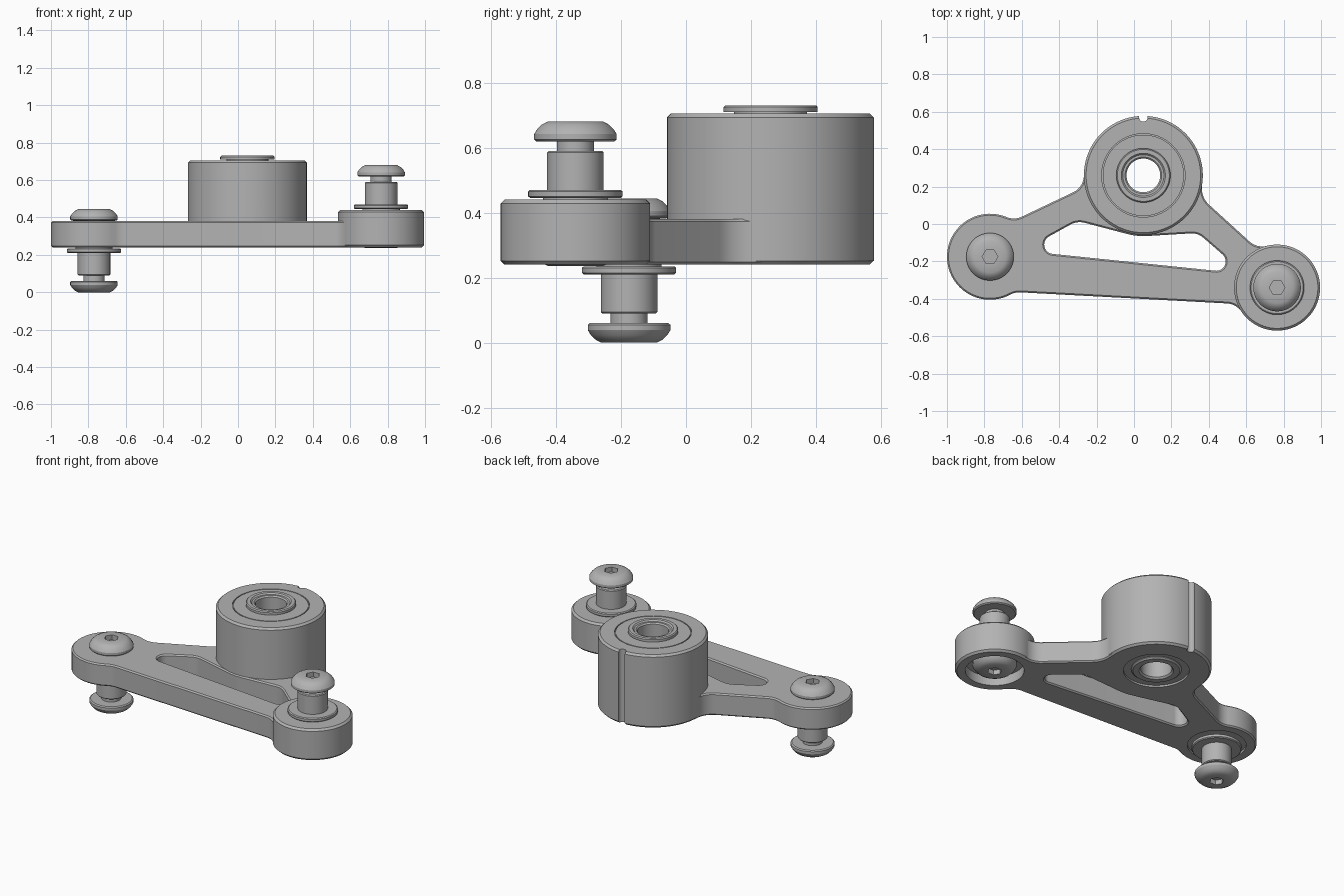
import bpy
import bmesh
from math import atan2, cos, sin, sqrt, pi, radians
from mathutils import Vector

cube = bpy.data.objects.get("Cube")
if cube:
    bpy.data.objects.remove(cube)

grey = bpy.data.materials.new("machined grey")
grey.use_nodes = True
grey.diffuse_color = (0.45, 0.45, 0.45, 1)
grey.node_tree.nodes["Principled BSDF"].inputs["Base Color"].default_value = (0.45, 0.45, 0.45, 1)

HUB, HUB_R = Vector((0.05, 0.26)), 0.318
LEFT, RIGHT, END_R = Vector((-0.77, -0.175)), Vector((0.765, -0.34)), 0.23
BASE, ARM_TOP, END_TOP, HUB_TOP = 0.24, 0.38, 0.44, 0.705


def finish(name, bm):
    bmesh.ops.recalc_face_normals(bm, faces=bm.faces)
    mesh = bpy.data.meshes.new(name)
    bm.to_mesh(mesh)
    bm.free()
    mesh.materials.append(grey)
    obj = bpy.data.objects.new(name, mesh)
    bpy.context.collection.objects.link(obj)
    return obj


def lathe(name, centre, profile, segments=64):
    """Spin (radius, z) points; a closed loop of points makes a ring."""
    bm = bmesh.new()
    n = len(profile)
    verts = [bm.verts.new((r, 0, z)) for r, z in profile]
    edges = [bm.edges.new((verts[i], verts[(i + 1) % n])) for i in range(n)
             if profile[i][0] > 0 or profile[(i + 1) % n][0] > 0]
    bmesh.ops.spin(bm, geom=verts + edges, cent=(0, 0, 0), axis=(0, 0, 1),
                   angle=2 * pi, steps=segments, use_merge=True)
    bmesh.ops.remove_doubles(bm, verts=bm.verts, dist=0.0001)
    bmesh.ops.translate(bm, verts=bm.verts, vec=(centre.x, centre.y, 0))
    return finish(name, bm)


def cylinder(name, centre, r, z0, z1, segments=64):
    return lathe(name, centre, [(0, z0), (r, z0), (r, z1), (0, z1)], segments)


def combine(target, other, operation="DIFFERENCE"):
    mod = target.modifiers.new("cut", "BOOLEAN")
    mod.operation, mod.object, mod.solver = operation, other, "EXACT"
    bpy.context.view_layer.objects.active = target
    bpy.ops.object.modifier_apply(modifier=mod.name)
    bpy.data.objects.remove(other)


def belt(circles):
    """Counter-clockwise outline around circles; negative radii curve inward."""
    normals = []
    for i, (c, r) in enumerate(circles):
        c2, r2 = circles[(i + 1) % len(circles)]
        d = c2 - c
        s = max(-1, min(1, (r - r2) / d.length))
        d.normalize()
        normals.append(d * s + Vector((d.y, -d.x)) * sqrt(1 - s * s))
    points = []
    for i, (c, r) in enumerate(circles):
        a0 = atan2(normals[i - 1].y, normals[i - 1].x)
        a1 = atan2(normals[i].y, normals[i].x)
        sweep = (a1 - a0) % (2 * pi) if r > 0 else -((a0 - a1) % (2 * pi))
        steps = max(2, int(abs(sweep) / radians(6)))
        for k in range(steps + 1):
            a = a0 + sweep * k / steps
            points.append(c + r * Vector((cos(a), sin(a))))
    return points


def prism(name, points, z0, z1):
    bm = bmesh.new()
    face = bm.faces.new([bm.verts.new((p.x, p.y, z0)) for p in points])
    top = bmesh.ops.extrude_face_region(bm, geom=[face])
    bmesh.ops.translate(bm, vec=(0, 0, z1 - z0),
                        verts=[g for g in top["geom"] if isinstance(g, bmesh.types.BMVert)])
    bmesh.ops.remove_doubles(bm, verts=bm.verts, dist=0.0005)
    return finish(name, bm)


def fillet(centre, boss_r, angle, r):
    a = radians(angle)
    return centre + (boss_r + r) * Vector((cos(a), sin(a))), -r


# Arm plate with filleted joints and a curved window
body = prism("pivot_arm", belt([
    (LEFT, END_R), fillet(LEFT, END_R, -61.6, 0.1),
    fillet(RIGHT, END_R, 214, 0.1), (RIGHT, END_R - 0.004), fillet(RIGHT, END_R, 104, 0.1),
    fillet(HUB, HUB_R, -9, 0.12), (HUB, HUB_R - 0.004), fillet(HUB, HUB_R, 180, 0.1),
    fillet(LEFT, END_R, 67.3, 0.1)]), BASE, ARM_TOP)
window = prism("window_cutter", belt([
    (Vector((-0.43, -0.11)), 0.05), (Vector((0.44, -0.2)), 0.05),
    (Vector((0.31, -0.14)), 0.09), (HUB, -0.325), (Vector((-0.29, -0.09)), 0.1)]), 0.1, 0.6)
combine(body, window)

# Chamfer the rims of the plate
bm = bmesh.new()
bm.from_mesh(body.data)
rims = [e for e in bm.edges if len(e.link_faces) == 2 and e.calc_face_angle() > 1.2]
bmesh.ops.bevel(bm, geom=rims, offset=0.008, segments=1, affect="EDGES", clamp_overlap=True)
bm.to_mesh(body.data)
bm.free()


# Raised bosses, with a fine ring groove on the hub
def boss(centre, r, top, groove=()):
    c = 0.012
    return lathe("boss", centre, [(0, BASE), (r - c, BASE), (r, BASE + c), (r, top - c),
                                  (r - c, top), *groove, (0, top)], 96)


combine(body, boss(RIGHT, END_R, END_TOP), "UNION")
groove = [(0.223, HUB_TOP), (0.223, HUB_TOP - 0.01), (0.217, HUB_TOP - 0.01), (0.217, HUB_TOP)]
combine(body, boss(HUB, HUB_R, HUB_TOP, groove), "UNION")

# Bore, underside recesses and the rear key groove
combine(body, cylinder("bore", HUB, 0.11, 0, 1))
for centre, r, depth in ((HUB, 0.19, 0.012), (RIGHT, 0.17, 0.06), (LEFT, 0.17, 0.015)):
    combine(body, cylinder("recess", centre, r, 0.1, BASE + depth))
combine(body, cylinder("key_groove", HUB + Vector((0, HUB_R - 0.008)), 0.023, 0, 1, 24))

# Bearing sleeve through the hub
sleeve = lathe("bearing_sleeve", HUB, [
    (0.1, BASE), (0.135, BASE), (0.145, BASE + 0.008), (0.145, BASE + 0.014),
    (0.112, BASE + 0.014), (0.112, HUB_TOP + 0.004), (0.145, HUB_TOP + 0.004),
    (0.145, 0.724), (0.139, 0.73), (0.118, 0.73), (0.11, 0.722), (0.098, 0.722),
    (0.09, 0.714), (0.09, BASE + 0.01)])

# Button-head profile above a seat, and the whole shouldered stud
HEAD = [(0.12, 0), (0.127, 0.006), (0.127, 0.022), (0.118, 0.037), (0.104, 0.051),
        (0.085, 0.061), (0, 0.061)]
STUD = [(0, -0.03), (0.1, -0.03), (0.1, 0.005), (0.139, 0.005), (0.145, 0.01), (0.145, 0.025),
        (0.139, 0.03), (0.087, 0.03), (0.087, 0.145), (0.082, 0.15), (0.057, 0.15), (0.057, 0.179)]


def screw(name, centre, seat, direction, profile, head_at):
    points = profile + [(r, z + head_at) for r, z in HEAD]
    obj = lathe(name, centre, [(r, seat + direction * z) for r, z in points])
    tip = seat + direction * (head_at + 0.061)
    ends = sorted((tip - direction * 0.03, tip + direction * 0.03))
    combine(obj, cylinder("hex_cutter", centre, 0.042, *ends, 6))
    return obj


parts = [
    body, sleeve,
    screw("left_stud", LEFT, BASE, -1, STUD, 0.179),
    screw("right_stud", RIGHT, END_TOP, 1, STUD, 0.179),
    screw("left_screw_head", LEFT, ARM_TOP, 1, [(0, -0.02), (0.08, -0.02), (0.08, 0)], 0.003),
    screw("right_screw_head", RIGHT, BASE + 0.06, -1, [(0, -0.02), (0.08, -0.02), (0.08, 0)], 0.003),
]

# Smooth round walls, crisp rims
for obj in parts:
    bpy.ops.object.select_all(action="DESELECT")
    obj.select_set(True)
    bpy.context.view_layer.objects.active = obj
    bpy.ops.object.shade_smooth_by_angle(angle=radians(30))
